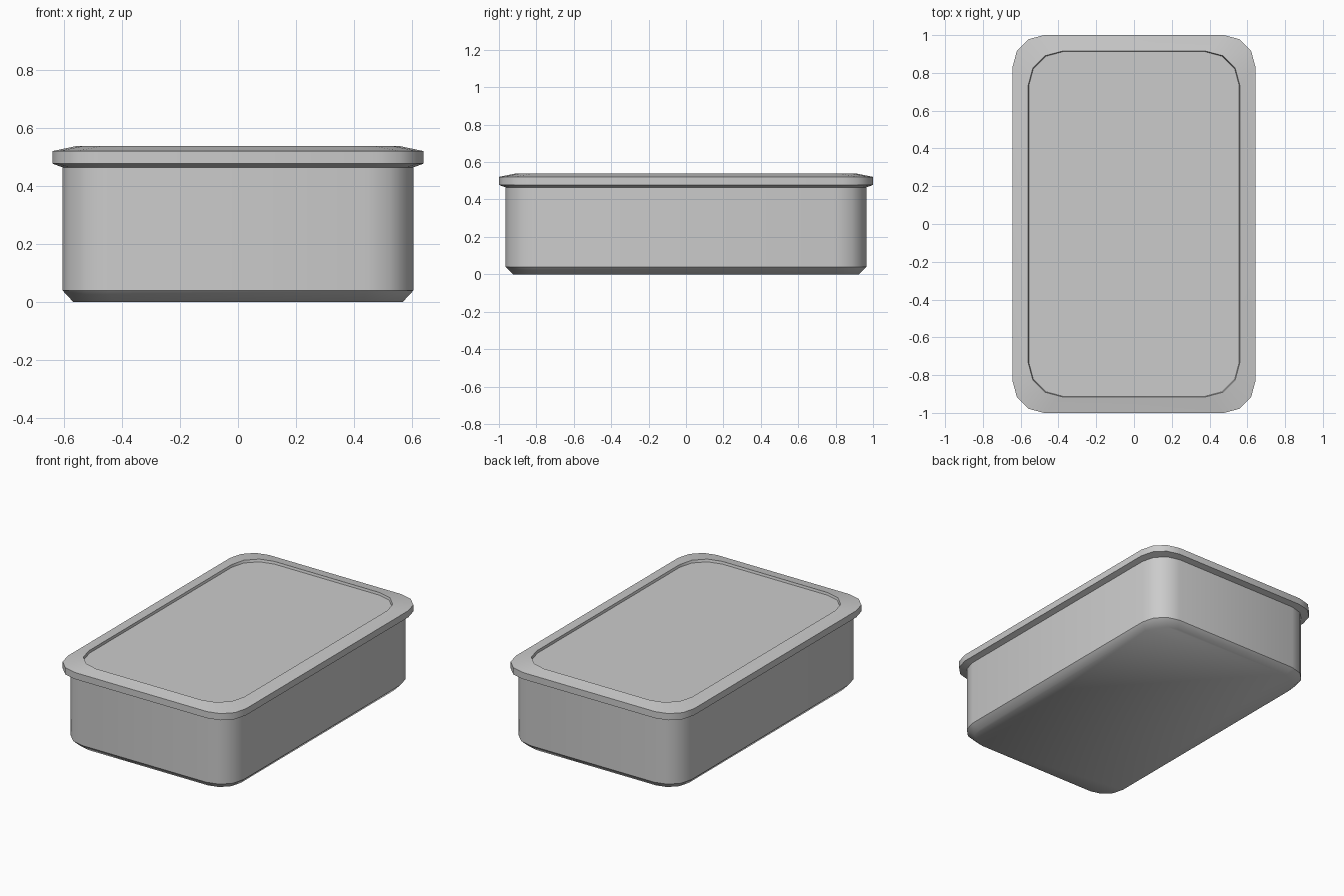
import bpy, bmesh
from math import cos, sin, pi, radians

cube = bpy.data.objects.get("Cube")
if cube:
    bpy.data.objects.remove(cube)

# Single plain grey finish
grey = bpy.data.materials.new("light_grey")
grey.use_nodes = True
colour = (0.6, 0.6, 0.6, 1)
grey.diffuse_color = colour
grey.node_tree.nodes["Principled BSDF"].inputs["Base Color"].default_value = colour


def rounded_ring(bm, hx, hy, z, radius, segments=3):
    """Rounded rectangle outline, counter-clockwise."""
    ring = []
    for corner, (sx, sy) in enumerate([(1, 1), (-1, 1), (-1, -1), (1, -1)]):
        for i in range(segments + 1):
            a = pi / 2 * (corner + i / segments)
            ring.append(bm.verts.new((sx * (hx - radius) + radius * cos(a),
                                      sy * (hy - radius) + radius * sin(a), z)))
    return ring


def stacked_part(name, rings, cap_bottom, cap_top, angle):
    """Skin a stack of rounded rectangles into one shell."""
    bm = bmesh.new()
    loops = [rounded_ring(bm, *r) for r in rings]
    for low, high in zip(loops, loops[1:]):
        for i in range(len(low)):
            j = (i + 1) % len(low)
            bm.faces.new((low[i], low[j], high[j], high[i]))
    if cap_bottom:
        bm.faces.new(loops[0][::-1])
    if cap_top:
        bm.faces.new(loops[-1])
    mesh = bpy.data.meshes.new(name)
    bm.to_mesh(mesh)
    bm.free()
    mesh.materials.append(grey)
    obj = bpy.data.objects.new(name, mesh)
    bpy.context.collection.objects.link(obj)
    bpy.ops.object.select_all(action="DESELECT")
    obj.select_set(True)
    bpy.context.view_layer.objects.active = obj
    bpy.ops.object.shade_smooth_by_angle(angle=radians(angle))
    return obj


# Container body: chamfered base and straight walls (hx, hy, z, radius)
body = stacked_part("container_body", [
    (0.57, 0.925, 0, 0.14),
    (0.607, 0.965, 0.04, 0.16),
    (0.607, 0.965, 0.475, 0.16),
], True, False, 35)

# Soft transition between the base and its chamfer
for edge in body.data.edges:
    if all(body.data.vertices[v].co.z < 0.01 for v in edge.vertices):
        edge.use_edge_sharp = False

# Lid: overhanging rim, sloped border and shallow recessed panel
stacked_part("lid", [
    (0.607, 0.965, 0.465, 0.16),
    (0.642, 1, 0.478, 0.165),
    (0.642, 1, 0.521, 0.165),
    (0.56, 0.915, 0.538, 0.18),
    (0.557, 0.912, 0.522, 0.18),
], False, True, 35)
